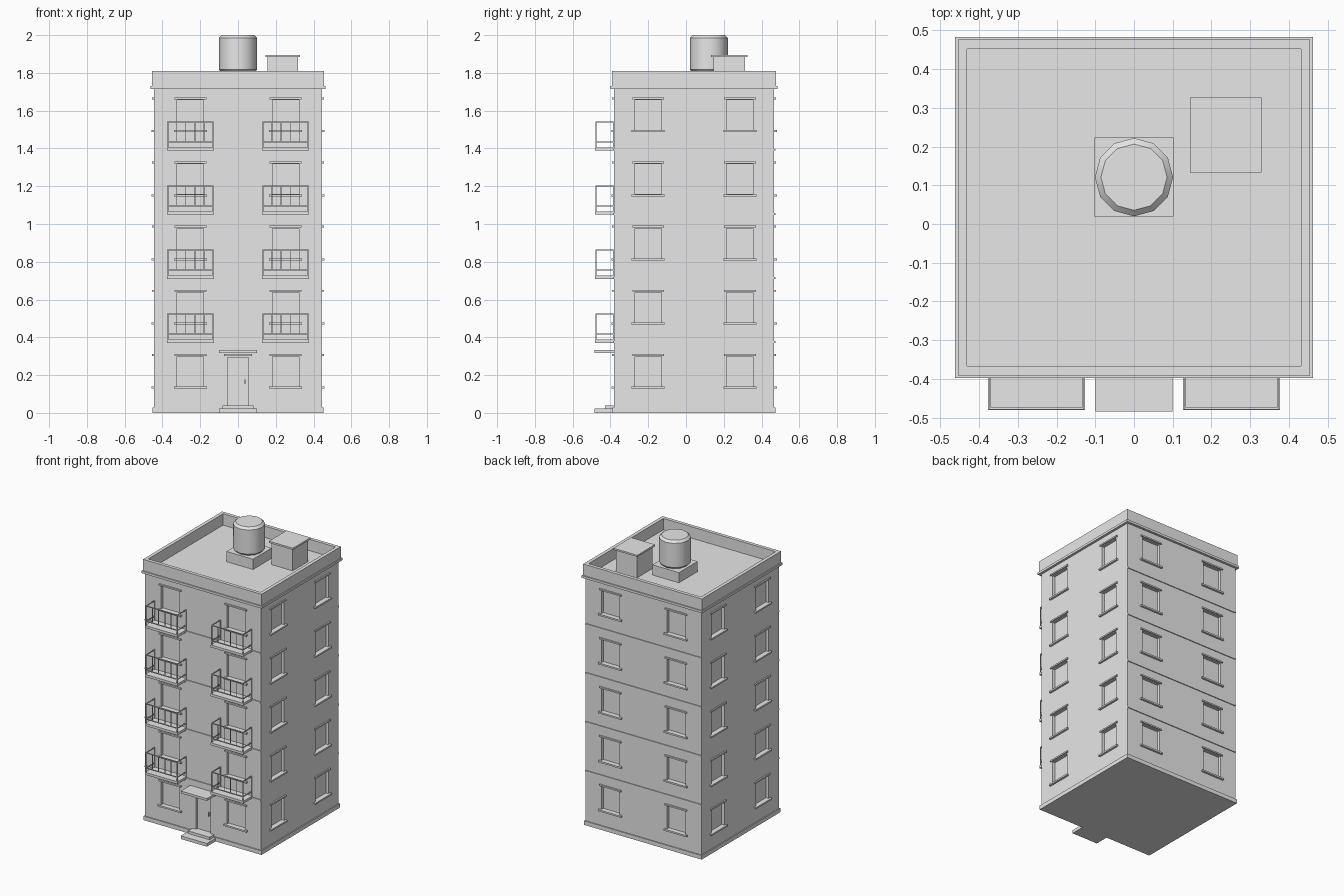
import bpy, bmesh, math
from mathutils import Matrix, Vector

cube = bpy.data.objects.get("Cube")
if cube:
    bpy.data.objects.remove(cube, do_unlink=True)

mat = bpy.data.materials.new("plain_grey")
mat.use_nodes = True
GREY = (0.8, 0.8, 0.8, 1)
mat.diffuse_color = GREY
mat.node_tree.nodes["Principled BSDF"].inputs["Base Color"].default_value = GREY

CY = 0.0425                  # centre of the tower in y
HX, HY = 0.445, 0.424        # half sizes of the tower
PITCH = 0.3395               # storey height
FLOORS = 5


def make(name, bm):
    bmesh.ops.recalc_face_normals(bm, faces=bm.faces)
    mesh = bpy.data.meshes.new(name)
    bm.to_mesh(mesh)
    bm.free()
    mesh.materials.append(mat)
    ob = bpy.data.objects.new(name, mesh)
    bpy.context.collection.objects.link(ob)
    return ob


def add_box(bm, x, y, z, turn=Matrix()):
    """Box from (min, max) ranges, turned about the tower axis."""
    size = [r[1] - r[0] for r in (x, y, z)]
    mid = Vector([(r[0] + r[1]) / 2 for r in (x, y, z)])
    place = Matrix.Translation((0, CY, 0)) @ turn @ Matrix.Translation(mid)
    bmesh.ops.create_cube(bm, size=1, matrix=place @ Matrix.Diagonal((*size, 1)))


def boxes(name, items):
    bm = bmesh.new()
    for item in items:
        add_box(bm, *item)
    return make(name, bm)


def span(mid, half):
    return (mid - half, mid + half)


def slab(name, grow, z):
    return boxes(name, [(span(0, HX + grow), span(0, HY + grow), z)])


# Windows: a recess, a lintel and a sill on each of the four walls
recesses, lintels, sills = [], [], []
for k in range(4):
    turn = Matrix.Rotation(k * math.pi / 2, 4, 'Z')
    dist, offset = (HY, 0.252) if k % 2 == 0 else (HX, 0.243)
    for floor in range(FLOORS):
        base = floor * PITCH
        for u in (-offset, offset):
            def part(half, out, low, high, back=0.005):
                return (span(u, half), (-dist - out, -dist + back),
                        (base + low, base + high), turn)
            recesses.append(part(0.07, 0.05, 0.139, 0.298, 0.02))
            lintels.append(part(0.084, 0.009, 0.302, 0.312))
            sills.append(part(0.088, 0.014, 0.128, 0.139))
boxes("window_lintels", lintels)
boxes("window_sills", sills)

# Tower with cut window and door recesses
recesses.append((span(0, 0.055), (-HY - 0.05, -HY + 0.015), (0.04, 0.293)))
walls = slab("tower_walls", 0, (0.0, 1.72))
cutter = boxes("recess_cutter", recesses)
cutter.hide_render = True
cut = walls.modifiers.new("recesses", 'BOOLEAN')
cut.operation, cut.solver, cut.object = 'DIFFERENCE', 'EXACT', cutter
bpy.context.view_layer.update()
graph = bpy.context.evaluated_depsgraph_get()
finished = bpy.data.meshes.new_from_object(walls.evaluated_get(graph))
walls.modifiers.clear()
walls.data = finished
bpy.data.objects.remove(cutter, do_unlink=True)

# Plinth, cut away to nothing behind the walls; cornice and floor bands
slab("plinth", 0.007, (0, 0.028))
slab("cornice_ledge", 0.017, (1.715, 1.731))
bands = []
for floor in range(1, FLOORS):
    z = span(0.032 + floor * PITCH + 0.003, 0.005)
    for s in (-1, 1):
        bands.append((span(0, HX), span(s * HY, 0.006), z))
boxes("floor_bands", bands)

# Parapet ring around the flat roof
px, py, thick = HX + 0.01, HY + 0.01, 0.024
ring = [(span(s * (px - thick / 2), thick / 2), span(0, py), (1.72, 1.81)) for s in (-1, 1)]
ring += [(span(0, px - thick), span(s * (py - thick / 2), thick / 2), (1.72, 1.81)) for s in (-1, 1)]
boxes("parapet", ring)

# Balconies: slab and railing, two per upper floor
slabs, rails = [], []
FRONT = -HY - 0.099
R = 0.0028                   # half thickness of a rail
for floor in range(1, FLOORS):
    base = 0.031 + floor * PITCH
    low, high = base + 0.046, base + 0.152
    for mid in (-0.252, 0.252):
        slabs.append((span(mid, 0.125), (FRONT, -HY + 0.005), (base, base + 0.017)))
        for z in (low, high):
            rails.append((span(mid, 0.12), span(FRONT + 0.004, R), span(z, R)))
            for s in (-1, 1):
                rails.append((span(mid + s * 0.12, R), (FRONT + 0.004, -HY), span(z, R)))
        for i in range(6):
            foot = base + 0.015 if i in (0, 5) else low
            r = R if i in (0, 5) else R * 0.7
            rails.append((span(mid - 0.12 + i * 0.048, r), span(FRONT + 0.004, r), (foot, high)))
        for s in (-1, 1):
            rails.append((span(mid + s * 0.12, R), span(-HY - R, R), (base + 0.015, high)))
boxes("balcony_slabs", slabs)
boxes("balcony_railings", rails)

# Entrance: steps, lintel, canopy and door handle
boxes("entrance_steps", [
    (span(0, 0.1), (-HY - 0.103, -HY), (0, 0.022)),
    (span(0, 0.083), (-HY - 0.048, -HY), (0.022, 0.04))])
boxes("door_lintel", [(span(0, 0.073), (-HY - 0.009, -HY + 0.005), (0.302, 0.311))])
boxes("entrance_canopy", [(span(0, 0.1), (-HY - 0.103, -HY + 0.005), (0.317, 0.333))])
boxes("door_handle", [(span(0.037, 0.003), (-HY + 0.003, -HY + 0.016), (0.153, 0.178))])

# Roof hut with overhanging lid
boxes("roof_hut", [(span(0.237, 0.081), span(0.187, 0.084), (1.72, 1.885))])
boxes("roof_hut_lid", [(span(0.237, 0.092), span(0.187, 0.097), (1.884, 1.896))])

# Water tank on its square base
TY = 0.121 - CY
boxes("tank_base", [(span(0, 0.102), span(TY, 0.102), (1.72, 1.802))])
bm = bmesh.new()
bmesh.ops.create_cone(bm, cap_ends=True, segments=12, radius1=0.101, radius2=0.101, depth=0.198,
                      matrix=Matrix.Translation((0, TY + CY, 1.901)))
rims = [e for e in bm.edges if abs(e.verts[0].co.z - e.verts[1].co.z) < 0.001]
bmesh.ops.bevel(bm, geom=rims, offset=0.015, segments=1, affect='EDGES')
tank = make("water_tank", bm)
bpy.ops.object.select_all(action='DESELECT')
tank.select_set(True)
bpy.context.view_layer.objects.active = tank
bpy.ops.object.shade_smooth_by_angle(angle=math.radians(40))
